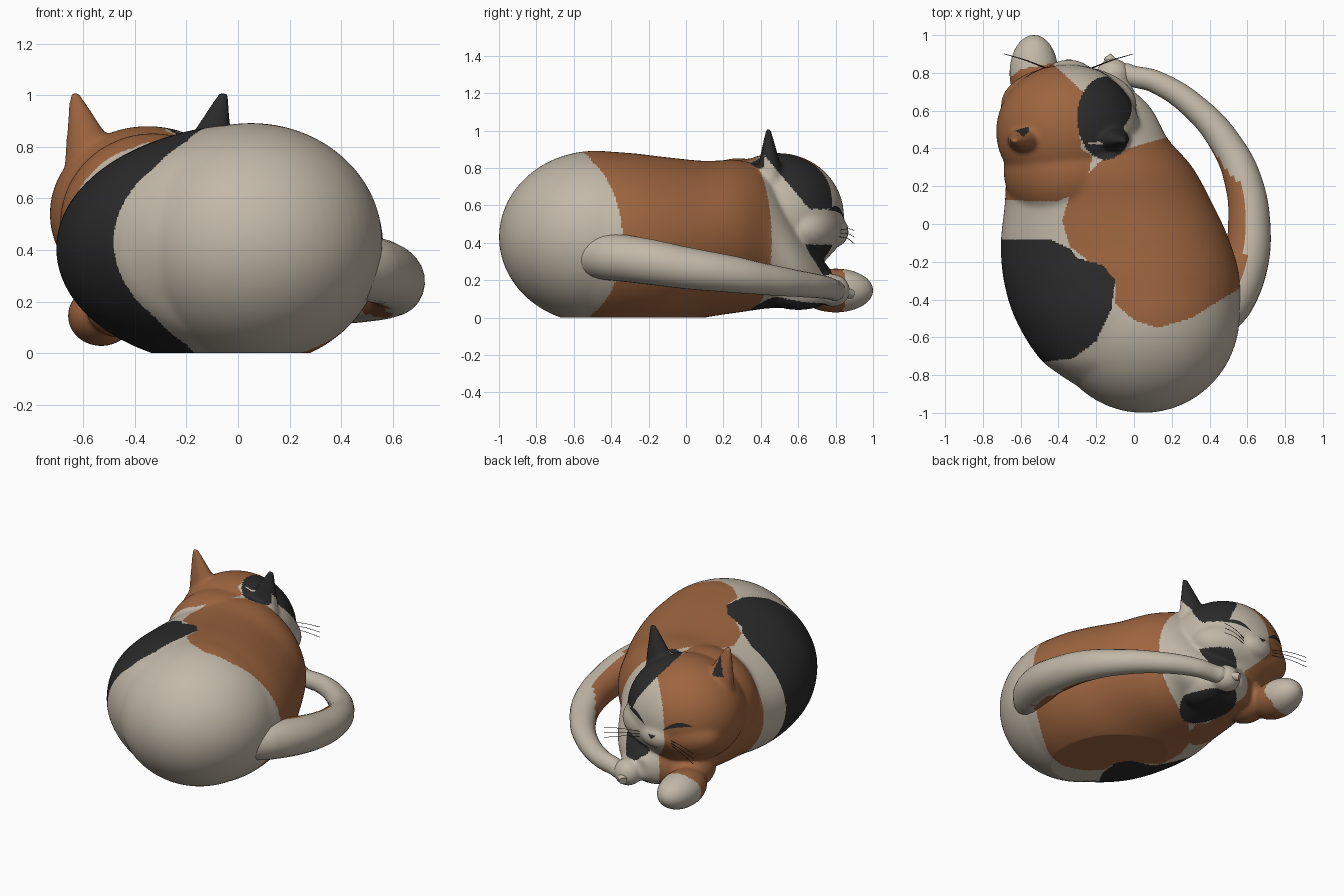
import bpy, bmesh, math
from mathutils import Matrix, Vector
from mathutils.bvhtree import BVHTree

cube = bpy.data.objects.get("Cube")
if cube:
    bpy.data.objects.remove(cube)


def material(name, rgb):
    m = bpy.data.materials.new(name)
    m.use_nodes = True
    m.diffuse_color = (*rgb, 1)
    m.node_tree.nodes["Principled BSDF"].inputs["Base Color"].default_value = (*rgb, 1)
    return m


cream = material("cream fur", (.54, .48, .39))
orange = material("orange fur", (.34, .13, .05))
black = material("black fur", (.024, .024, .024))
FUR = [cream, orange, black]

# Coat patches, as outlines seen from above
BLACK_PATCH = [(-.8, -.09), (-.6, -.08), (-.45, -.08), (-.34, -.13), (-.3, -.18), (-.16, -.22),
               (-.1, -.3), (-.12, -.45), (-.2, -.62), (-.32, -.71), (-.48, -.73), (-.8, -.8)]
ORANGE_PATCH = [(-.8, .14), (-.55, .12), (-.4, .12), (-.34, .15), (-.38, .02), (-.34, -.12),
                (-.1, -.3), (-.1, -.42), (0, -.51), (.13, -.55), (.3, -.5), (.56, -.34),
                (.6, -.2), (.57, -.1), (.6, .05), (.58, .2), (.5, .27), (.4, .42), (.18, .46),
                (0, .41), (-.15, .36), (-.24, .27), (-.22, .36), (-.28, .4), (-.3, .6),
                (-.25, .68), (-.43, .85), (-.6, .82), (-.66, .77), (-.8, .73)]


def inside(x, y, outline):
    hit = False
    for (ax, ay), (bx, by) in zip(outline, outline[1:] + outline[:1]):
        if (ay > y) != (by > y) and x < ax + (y - ay) * (bx - ax) / (by - ay):
            hit = not hit
    return hit


def coat(x, y, z):
    head_spot = ((x + .15) / .15) ** 2 + ((y - .56) / .22) ** 2 < 1
    cream_cheek = y > .42 and .39 < z < .58 + 1.2 * max(0, .66 - y)
    if head_spot and not cream_cheek or inside(x, y, BLACK_PATCH):
        return 2
    return 1 if inside(x, y, ORANGE_PATCH) else 0


def add_object(name, mesh, mats):
    ob = bpy.data.objects.new(name, mesh)
    bpy.context.collection.objects.link(ob)
    mesh.materials.clear()
    for m in mats:
        mesh.materials.append(m)
    return ob


def baked(ob):
    """Replace an object by its evaluated mesh."""
    bpy.context.view_layer.update()
    mesh = bpy.data.meshes.new_from_object(ob.evaluated_get(bpy.context.evaluated_depsgraph_get()))
    bpy.data.objects.remove(ob)
    return mesh


def smooth(ob, angle=60):
    bpy.ops.object.select_all(action='DESELECT')
    ob.select_set(True)
    bpy.context.view_layer.objects.active = ob
    bpy.ops.object.shade_smooth_by_angle(angle=math.radians(angle))


def paint(mesh):
    for p in mesh.polygons:
        p.material_index = coat(*p.center)


def spline(points, steps):
    """Catmull-Rom samples through tuples of any length."""
    out = []
    for i in range(len(points) - 1):
        a, b, c, d = (points[min(max(i + k, 0), len(points) - 1)] for k in (-1, 0, 1, 2))
        for s in range(steps):
            t = s / steps
            out.append([q + t / 2 * (r - p + t * (2 * p - 5 * q + 4 * r - s2 + t * (3 * (q - r) + s2 - p)))
                        for p, q, r, s2 in zip(a, b, c, d)])
    return out + [list(points[-1])]


def ellipsoid(bm, centre, radii):
    m = Matrix.Translation(centre) @ Matrix.Diagonal((*radii, 1))
    bmesh.ops.create_uvsphere(bm, u_segments=64, v_segments=48, radius=1, matrix=m)


# Torso: y, right edge, crest, left edge, bottom, top
SECTIONS = [(-.9, -.23, .03, .25, .24, .64), (-.8, -.39, .05, .4, .11, .76),
            (-.7, -.51, .05, .48, .03, .83), (-.5, -.63, .05, .55, -.04, .885),
            (-.3, -.69, .02, .56, -.055, .88), (-.1, -.705, -.04, .51, -.045, .857),
            (.1, -.685, -.13, .42, 0, .838), (.3, -.67, -.2, .31, .03, .84),
            (.45, -.62, -.24, .18, .05, .77), (.6, -.5, -.22, .1, .05, .5),
            (.7, -.42, -.21, 0, .06, .35), (.78, -.25, -.2, -.15, .12, .25)]
N = 64
bm = bmesh.new()
rings = []
for y, x0, xc, x1, z0, z1 in spline(SECTIONS, 6):
    ring = []
    for i in range(N):
        a = math.tau * i / N
        reach = x1 - xc if math.cos(a) > 0 else xc - x0
        ring.append(bm.verts.new((xc + reach * math.cos(a), y,
                                  (z0 + z1) / 2 + (z1 - z0) / 2 * math.sin(a))))
    rings.append(ring)
for r, s in zip(rings, rings[1:]):
    for i in range(N):
        bm.faces.new((r[i], r[(i + 1) % N], s[(i + 1) % N], s[i]))
bm.faces.new(rings[0])
bm.faces.new(rings[-1])
bmesh.ops.recalc_face_normals(bm, faces=bm.faces)

# Round rump and neck
ellipsoid(bm, (.05, -.48, .43), (.51, .52, .462))
ellipsoid(bm, (-.33, .28, .5), (.36, .32, .352))

# Head, cheeks and muzzle
FACE_X = -.345
ellipsoid(bm, (FACE_X - .005, .49, .54), (.38, .355, .34))
ellipsoid(bm, (FACE_X, .63, .47), (.36, .21, .18))
ellipsoid(bm, (FACE_X, .8, .46), (.12, .07, .08))

# Forelegs and paws
ellipsoid(bm, (-.53, .8, .145), (.13, .203, .118))
ellipsoid(bm, (-.46, .58, .18), (.13, .17, .12))
ellipsoid(bm, (-.1, .6, .15), (.12, .2, .11))
ellipsoid(bm, (-.11, .785, .145), (.093, .092, .088))

# Ears: leaning flattened cones
for side in (-1, 1):
    cone = bmesh.ops.create_cone(bm, cap_ends=True, segments=32, radius1=1, radius2=.14, depth=1)
    for v in cone["verts"]:
        t = v.co.z + .5
        v.co = (FACE_X + side * (.2 + .09 * t) + v.co.x * .13, .45 - .01 * t + v.co.y * .088,
                .7 + .315 * t)

# Fuse into one soft skin, resting flat on the ground
mesh = bpy.data.meshes.new("cat_body")
bm.to_mesh(mesh)
bm.free()
body = add_object("body_blend", mesh, FUR)
remesh = body.modifiers.new("fuse", 'REMESH')
remesh.mode = 'VOXEL'
remesh.voxel_size = .0095
soften = body.modifiers.new("soften", 'SMOOTH')
soften.factor = .5
soften.iterations = 24
mesh = baked(body)
for v in mesh.vertices:
    v.co.z = max(v.co.z, 0)
body = add_object("cat_body", mesh, FUR)
paint(mesh)
for p in mesh.polygons:  # dark hollow of the orange ear
    c = p.center
    if c.x < -.5 and .82 < c.z < .94 and p.normal.y > .5 and abs(c.x + .59) < (.96 - c.z) * .3:
        p.material_index = 2
smooth(body)
skin = BVHTree.FromPolygons([v.co for v in mesh.vertices], [p.vertices for p in mesh.polygons])


def on_face(x, z, lift=.004):
    hit = skin.ray_cast(Vector((x, 2, z)), Vector((0, -1, 0)))
    return hit[0] + hit[1] * lift


def tube(name, points, depth, detail, mats):
    """Rounded tube through (x, y, z, radius) points."""
    cu = bpy.data.curves.new(name, 'CURVE')
    cu.dimensions = '3D'
    cu.bevel_depth = depth
    cu.bevel_resolution = detail
    cu.use_fill_caps = True
    cu.resolution_u = 2 * detail + 4
    sp = cu.splines.new('BEZIER')
    sp.bezier_points.add(len(points) - 1)
    for bp, (x, y, z, r) in zip(sp.bezier_points, points):
        bp.co, bp.radius = (x, y, z), r
        bp.handle_left_type = bp.handle_right_type = 'AUTO'
    ob = bpy.data.objects.new(name + "_path", cu)
    bpy.context.collection.objects.link(ob)
    return add_object(name, baked(ob), mats)


# Tail curling forward round the left side
tail = tube("tail", [(.36, -.59, .33, .08), (.42, -.51, .33, .12), (.51, -.4, .325, .127),
                     (.588, -.21, .3, .122),
                     (.61, 0, .265, .112), (.58, .22, .235, .1), (.49, .42, .205, .084),
                     (.33, .61, .18, .07), (.12, .75, .16, .06), (-.05, .8, .145, .055),
                     (-.11, .85, .135, .03), (-.14, .885, .125, .025)], 1, 10, FUR)
paint(tail.data)
smooth(tail)


def face_plate(name, columns):
    """Thin plate on the face; columns hold (x, low z, high z)."""
    pts = [on_face(x, z) for x, lo, hi in columns for z in (lo, (lo + hi) / 2, hi)]
    faces = [(3 * i + k, 3 * i + 3 + k, 3 * i + 4 + k, 3 * i + 1 + k)
             for i in range(len(columns) - 1) for k in (0, 1)]
    me = bpy.data.meshes.new(name)
    me.from_pydata(pts, [], faces)
    smooth(add_object(name, me, [black]))


# Closed eyes, nose and whiskers
for side, label in ((-1, "right"), (1, "left")):
    cols = []
    for i in range(17):
        t = i / 8 - 1
        bow = 1 - t * t
        z = .552 + .02 * t + .026 * bow
        cols.append((FACE_X + side * (.155 + .087 * t), z - .014 * bow - .001, z + .014 * bow + .001))
    face_plate(label + "_eye", cols)
    for k in (-1, 0, 1):
        root = on_face(FACE_X + side * .12, .45 + .018 * k, 0)
        end = Vector((FACE_X + side * .34, .9, .43 + .035 * k))
        mid = (root + end) / 2 + Vector((0, .005, .008))
        tube(f"{label}_whisker_{k + 2}", [(*p, 1) for p in (root, mid, end)], .0016, 1, [black])
face_plate("nose", [(FACE_X + .028 * t, .463 + .026 * abs(t), .49) for t in (-1, -.5, 0, .5, 1)])
